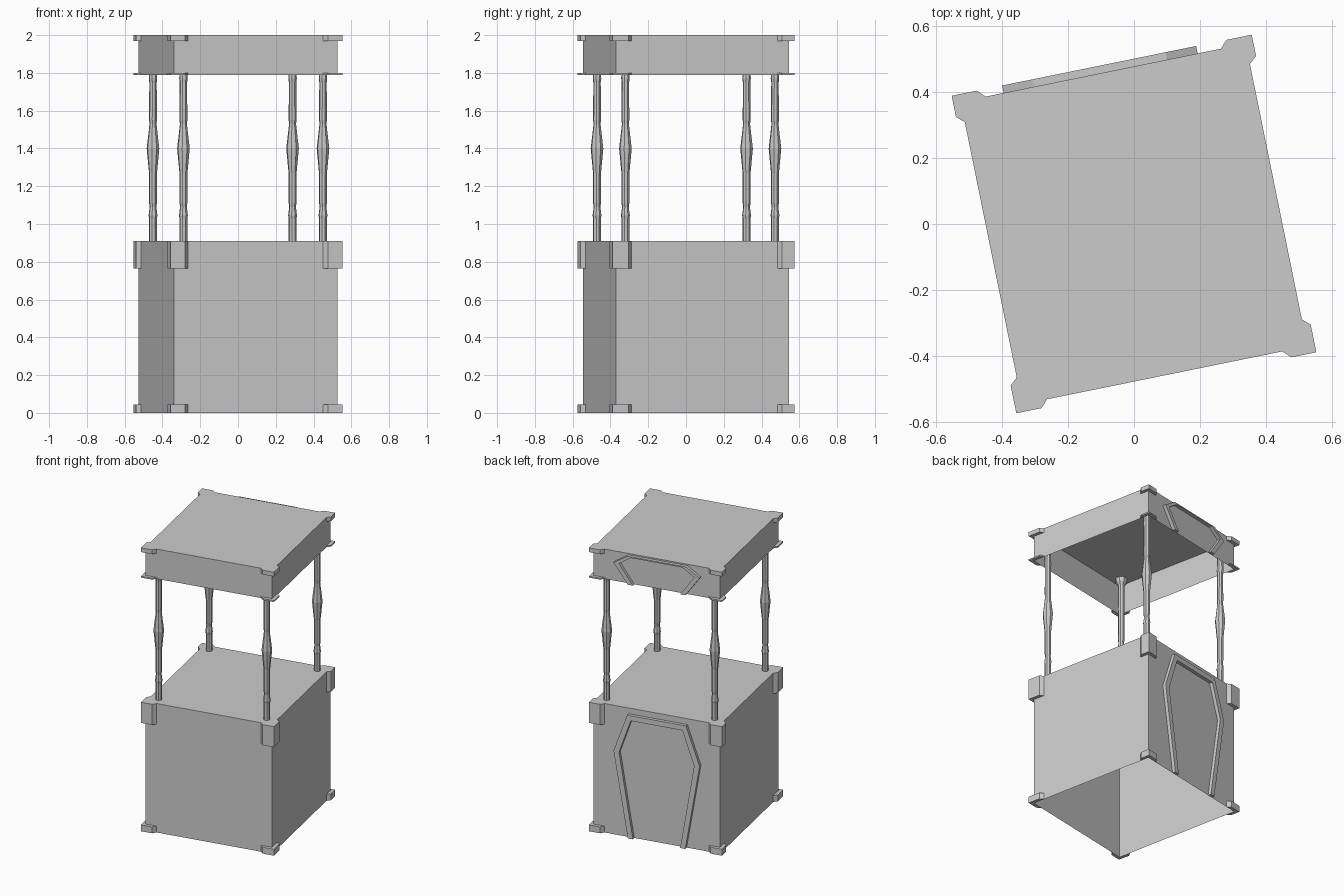
import bpy, bmesh, math

if "Cube" in bpy.data.objects:
    bpy.data.objects.remove(bpy.data.objects["Cube"])

TURN = math.radians(11.5)      # whole model is turned about z
A, B = 0.441, 0.468            # half width / depth of the walls
T = 0.023                      # how far the trim stands off the walls


def finish(bm, name, fix=True):
    if fix:
        bmesh.ops.recalc_face_normals(bm, faces=bm.faces)
    me = bpy.data.meshes.new(name)
    bm.to_mesh(me)
    bm.free()
    ob = bpy.data.objects.new(name, me)
    ob.rotation_euler.z = TURN
    bpy.context.collection.objects.link(ob)
    return ob


def open_box(name, z0, z1):
    """Thin box without a bottom."""
    bm = bmesh.new()
    bmesh.ops.create_cube(bm, size=1)
    for v in bm.verts:
        v.co.x *= 2 * A
        v.co.y *= 2 * B
        v.co.z = z0 if v.co.z < 0 else z1
    bm.normal_update()
    bmesh.ops.delete(bm, geom=[f for f in bm.faces if f.normal.z < -0.5], context='FACES_ONLY')
    return finish(bm, name, False)


def prism(bm, ring, offset):
    """Extrude a closed ring of points along an offset."""
    f = bm.faces.new([bm.verts.new(p) for p in ring])
    ext = bmesh.ops.extrude_face_region(bm, geom=[f], use_keep_orig=True)
    bmesh.ops.translate(bm, vec=offset,
                        verts=[g for g in ext['geom'] if isinstance(g, bmesh.types.BMVert)])


def corner_brackets(name, z0, z1):
    """Four L-shaped corner pieces with slanted ends."""
    bm = bmesh.new()
    for sx in (-1, 1):
        for sy in (-1, 1):
            ry = 0.405 if sy < 0 else 0.425
            prof = [(A, B), (0.364, B), (0.386, B + T), (A + T, B + T),
                    (A + T, ry), (A, ry - 0.02)]
            prism(bm, [(sx * x, sy * y, z0) for x, y in prof], (0, 0, z1 - z0))
    return finish(bm, name)


def panel_trim(name, z0, h):
    """Six-sided raised frame on the back wall, open at the base."""
    outer = [(0.20, 0), (0.30, 0.66), (0.205, 0.955)]
    inner = [(0.165, 0), (0.262, 0.655), (0.18, 0.915)]
    outer += [(-x, z) for x, z in reversed(outer)]
    inner += [(-x, z) for x, z in reversed(inner)]
    ring = [(x - 0.008, B, z0 + z * h) for x, z in outer + inner[::-1]]
    bm = bmesh.new()
    prism(bm, ring, (0, T, 0))
    return finish(bm, name)


def column(name, x, y):
    """Turned post with eight sides."""
    prof = [(0.021, 0.91), (0.021, 1.03), (0.024, 1.045), (0.018, 1.09), (0.021, 1.11),
            (0.021, 1.27), (0.023, 1.285), (0.034, 1.40), (0.021, 1.51), (0.019, 1.53),
            (0.021, 1.55), (0.020, 1.75), (0.023, 1.77), (0.021, 1.80), (0.021, 1.95),
            (0.038, 1.975), (0.038, 2.0)]
    n = 8
    bm = bmesh.new()
    rings = [[bm.verts.new((x + r * math.cos((i + .5) * math.tau / n),
                            y + r * math.sin((i + .5) * math.tau / n), z)) for i in range(n)]
             for r, z in prof]
    for lo, hi in zip(rings, rings[1:]):
        for i in range(n):
            j = (i + 1) % n
            bm.faces.new((lo[i], lo[j], hi[j], hi[i]))
    return finish(bm, name)


# Base cabinet and canopy
open_box("base_box", 0, 0.91)
open_box("canopy_box", 1.79, 2.0)

# Corner pieces
corner_brackets("base_foot_brackets", 0, 0.045)
corner_brackets("base_top_brackets", 0.765, 0.91)
corner_brackets("canopy_bottom_brackets", 1.79, 1.80)
corner_brackets("canopy_top_brackets", 1.97, 2.0)

# Raised frames on the back
panel_trim("base_panel_trim", 0, 0.91)
panel_trim("canopy_panel_trim", 1.79, 0.21)

# Posts
for side, sx in (("left", -1), ("right", 1)):
    for end, sy in (("front", -1), ("back", 1)):
        column(f"{end}_{side}_post", sx * 0.377, sy * 0.404)
